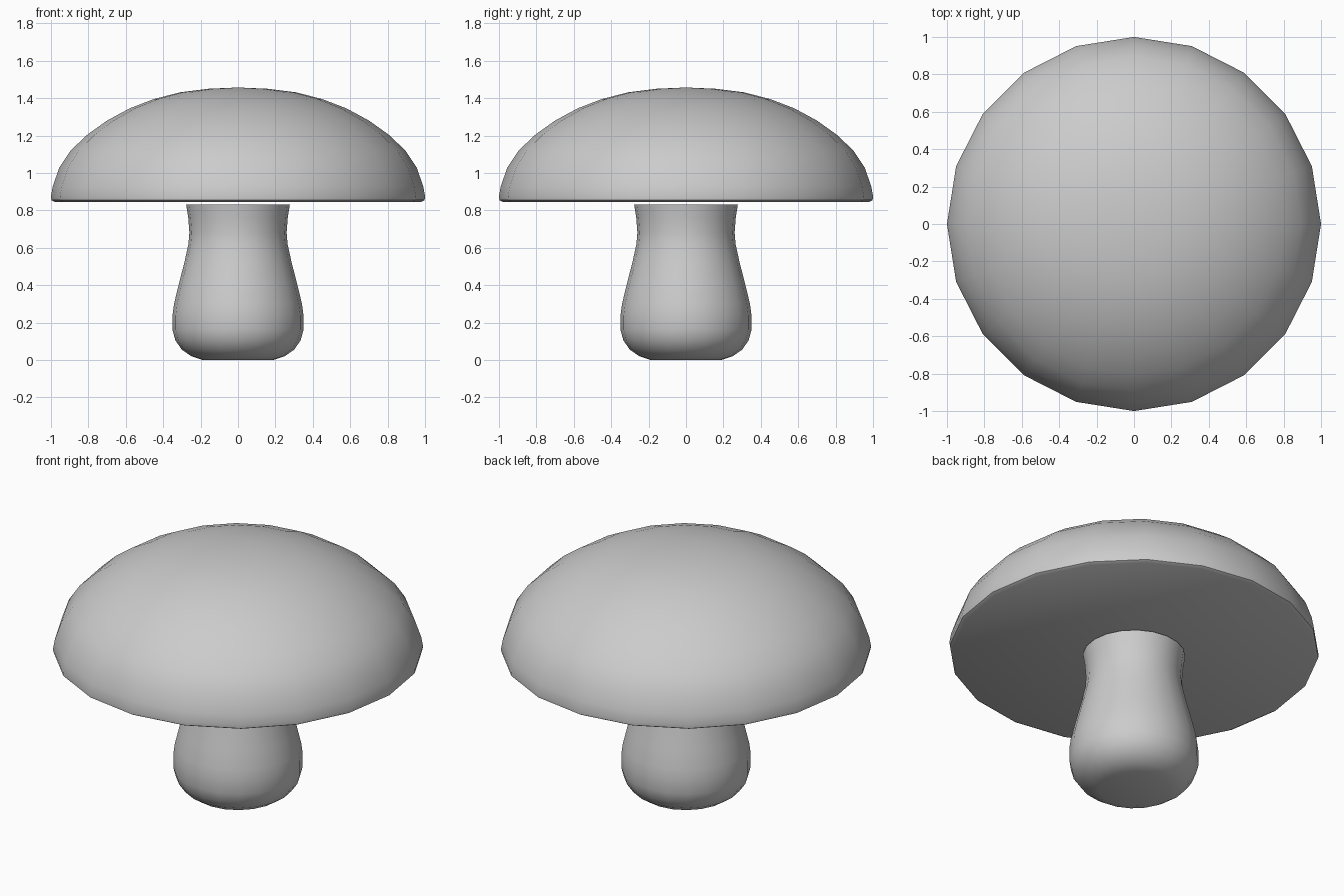
import bpy, bmesh, math

if "Cube" in bpy.data.objects:
    bpy.data.objects.remove(bpy.data.objects["Cube"])

SIDES = 20


def lathe(name, profile):
    """Revolve a bottom-to-top (radius, z) profile around z, closing both ends."""
    bm = bmesh.new()
    rings = []
    for r, z in profile:
        if r == 0:
            rings.append([bm.verts.new((0, 0, z))])
        else:
            rings.append([bm.verts.new((r * math.cos(2 * math.pi * i / SIDES),
                                        r * math.sin(2 * math.pi * i / SIDES), z))
                          for i in range(SIDES)])
    for a, b in zip(rings, rings[1:]):
        for i in range(SIDES):
            j = (i + 1) % SIDES
            if len(b) == 1:
                bm.faces.new((a[i], a[j], b[0]))
            else:
                bm.faces.new((a[i], a[j], b[j], b[i]))
    bm.faces.new(rings[0][::-1])
    if len(rings[-1]) > 1:
        bm.faces.new(rings[-1])
    bmesh.ops.recalc_face_normals(bm, faces=bm.faces)
    mesh = bpy.data.meshes.new(name)
    bm.to_mesh(mesh)
    bm.free()
    obj = bpy.data.objects.new(name, mesh)
    bpy.context.collection.objects.link(obj)
    bpy.ops.object.select_all(action='DESELECT')
    obj.select_set(True)
    bpy.context.view_layer.objects.active = obj
    bpy.ops.object.shade_smooth_by_angle(angle=math.radians(35))
    return obj


# Stem: rounded foot, narrow waist, slightly flared top just under the cap
lathe("stem", [(0.19, 0.0), (0.25, 0.02), (0.30, 0.055), (0.335, 0.105),
               (0.35, 0.16), (0.35, 0.24), (0.342, 0.30), (0.318, 0.40),
               (0.287, 0.52), (0.265, 0.62), (0.26, 0.68), (0.266, 0.76),
               (0.277, 0.83)])

# Cap: flat underside, thin rim and domed top
lathe("cap", [(0.98, 0.845), (0.998, 0.855), (1.0, 0.875), (0.99, 0.93),
              (0.955, 1.03), (0.895, 1.12), (0.805, 1.205), (0.70, 1.28),
              (0.58, 1.345), (0.45, 1.395), (0.31, 1.431), (0.16, 1.45),
              (0, 1.457)])
